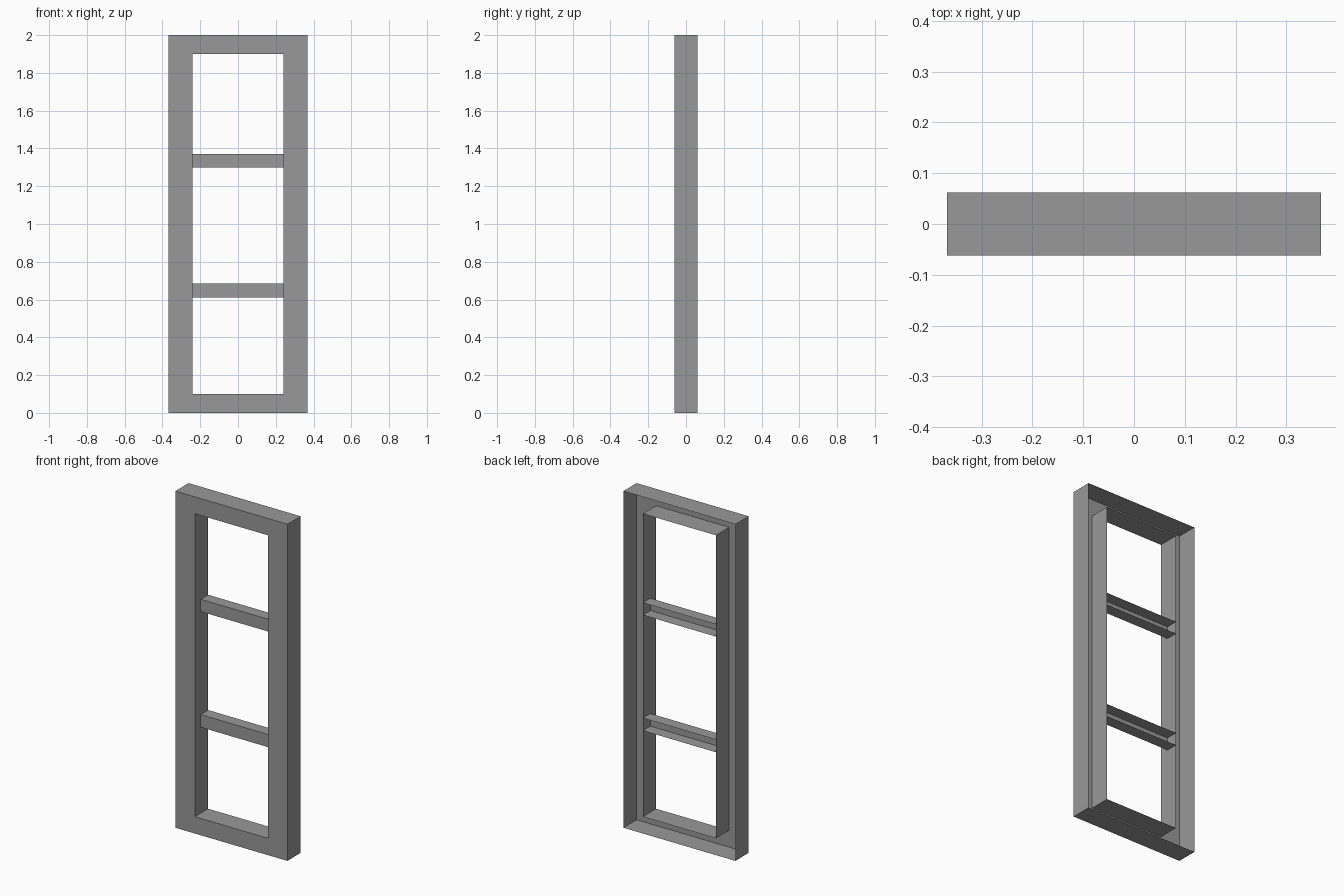
import bpy
import bmesh

if "Cube" in bpy.data.objects:
    bpy.data.objects.remove(bpy.data.objects["Cube"])

FRONT, BACK = -0.062, 0.062
OUT_X, IN_X = 0.368, 0.24
HEIGHT, RAIL = 2.0, 0.1

dark_grey = bpy.data.materials.new("dark_grey")
dark_grey.diffuse_color = (0.318, 0.318, 0.318, 1)
dark_grey.use_nodes = True
dark_grey.node_tree.nodes["Principled BSDF"].inputs["Base Color"].default_value = dark_grey.diffuse_color


def rect(bm, hx, z0, z1, y):
    return [bm.verts.new((x, y, z)) for x, z in
            ((-hx, z0), (hx, z0), (hx, z1), (-hx, z1))]


def finish(bm, name):
    mesh = bpy.data.meshes.new(name)
    bm.to_mesh(mesh)
    bm.free()
    mesh.materials.append(dark_grey)
    obj = bpy.data.objects.new(name, mesh)
    bpy.context.collection.objects.link(obj)
    return obj


# Hollow frame shell: outer walls, front face and opening walls, open at the back
bm = bmesh.new()
rings = [
    rect(bm, OUT_X, 0, HEIGHT, BACK),
    rect(bm, OUT_X, 0, HEIGHT, FRONT),
    rect(bm, IN_X, RAIL, HEIGHT - RAIL, FRONT),
    rect(bm, IN_X, RAIL, HEIGHT - RAIL, BACK),
]
for a, b in zip(rings, rings[1:]):
    for i in range(4):
        j = (i + 1) % 4
        bm.faces.new((a[i], b[i], b[j], a[j]))
# make the front face point towards -y
bm.normal_update()
front = next(f for f in bm.faces if all(abs(v.co.y - FRONT) < 1e-5 for v in f.verts))
if front.normal.y > 0:
    bmesh.ops.reverse_faces(bm, faces=bm.faces[:])
finish(bm, "frame")


# Crossbars: channels set back in the opening, open at the back
def crossbar(name, z0, z1, y_front=-0.008):
    bm = bmesh.new()
    profile = [(BACK, z0), (y_front, z0), (y_front, z1), (BACK, z1)]
    left, right = [[bm.verts.new((x, y, z)) for y, z in profile]
                   for x in (-IN_X, IN_X)]
    for i in range(3):
        bm.faces.new((left[i], right[i], right[i + 1], left[i + 1]))
    finish(bm, name)


crossbar("lower_crossbar", 0.611, 0.686)
crossbar("upper_crossbar", 1.298, 1.371)
